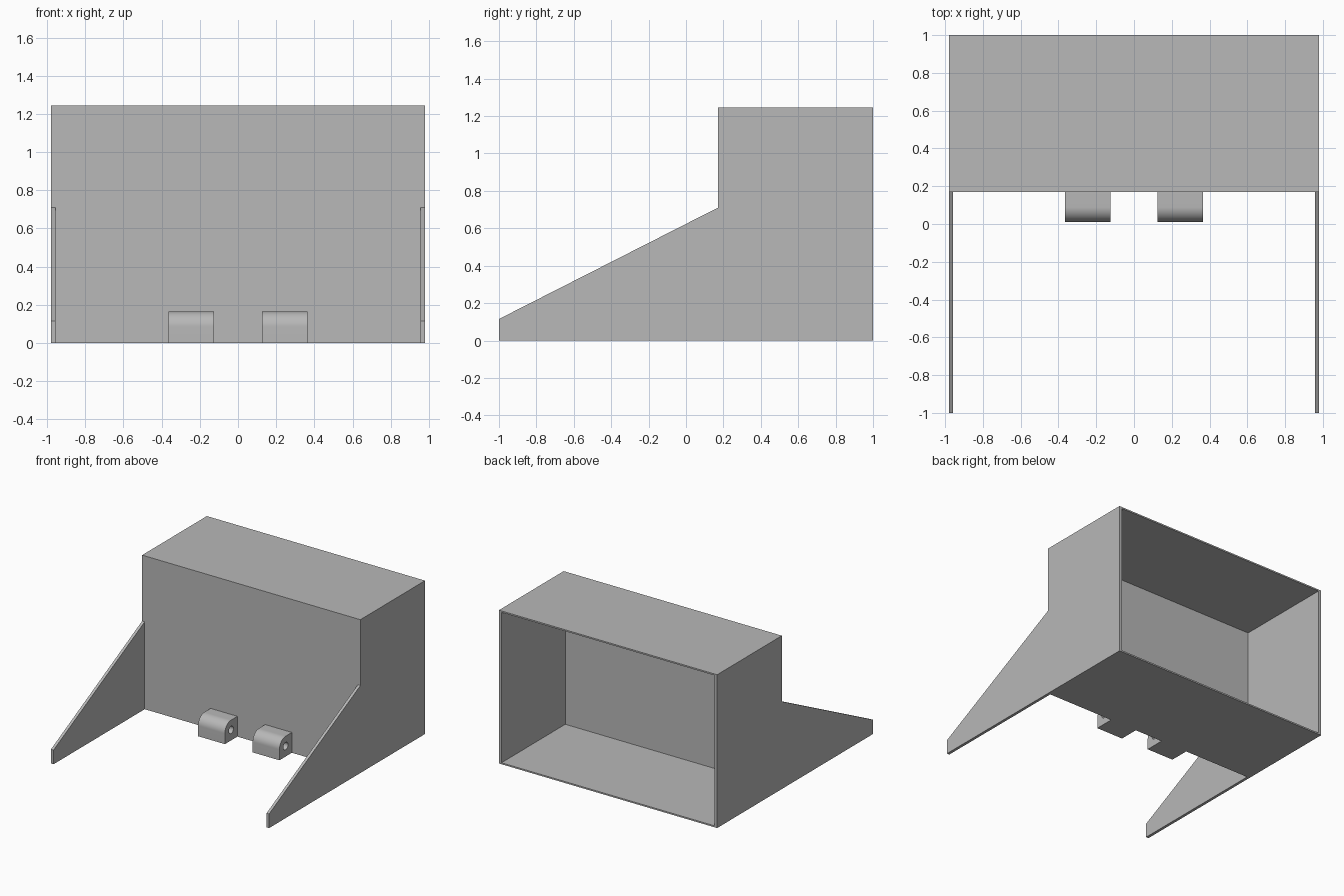
import bpy
import bmesh
from math import sin, cos, pi

cube = bpy.data.objects.get("Cube")
if cube:
    bpy.data.objects.remove(cube, do_unlink=True)

# Overall sizes
HALF_W, HEIGHT = 0.98, 1.245
FRONT, BACK = 0.17, 1.0
SIDE_T, SHEET_T = 0.023, 0.012

grey = bpy.data.materials.new("plain grey")
grey.use_nodes = True
colour = (0.48, 0.48, 0.48, 1)
grey.diffuse_color = colour
grey.node_tree.nodes["Principled BSDF"].inputs["Base Color"].default_value = colour


def prism(name, loops, x0, x1):
    """Extrude closed (y, z) loops along x; loops after the first are holes."""
    bm = bmesh.new()
    edges = []
    for loop in loops:
        verts = [bm.verts.new((x0, y, z)) for y, z in loop]
        edges += [bm.edges.new((v, verts[i - 1])) for i, v in enumerate(verts)]
    if len(loops) == 1:
        bm.faces.new(verts)
    else:
        bmesh.ops.triangle_fill(bm, edges=edges, use_beauty=True)
    result = bmesh.ops.extrude_face_region(bm, geom=bm.faces[:], use_keep_orig=True)
    moved = [g for g in result["geom"] if isinstance(g, bmesh.types.BMVert)]
    bmesh.ops.translate(bm, verts=moved, vec=(x1 - x0, 0, 0))
    bmesh.ops.recalc_face_normals(bm, faces=bm.faces[:])
    mesh = bpy.data.meshes.new(name)
    bm.to_mesh(mesh)
    bm.free()
    mesh.materials.append(grey)
    obj = bpy.data.objects.new(name, mesh)
    bpy.context.collection.objects.link(obj)
    return obj


def sheet(name, y0, y1, z0, z1):
    """Flat panel spanning between the two side walls."""
    inner = HALF_W - SIDE_T
    return prism(name, [[(y0, z0), (y1, z0), (y1, z1), (y0, z1)]], -inner, inner)


def arc(y, z, radius, start, end, steps):
    angles = [start + (end - start) * i / steps for i in range(steps + 1)]
    return [(y + radius * cos(a), z + radius * sin(a)) for a in angles]


# Open-backed box: top, floor and front panels
sheet("top_panel", FRONT, BACK, HEIGHT - SHEET_T, HEIGHT)
sheet("floor_panel", FRONT, BACK, 0, SHEET_T)
sheet("front_panel", FRONT, FRONT + SHEET_T, SHEET_T, HEIGHT - SHEET_T)

# Side walls with sloping front arms
side_profile = [(-1, 0), (BACK, 0), (BACK, HEIGHT), (FRONT, HEIGHT),
                (FRONT, 0.71), (-1, 0.115)]

# Hinge lugs: rounded upper front corner and a cross bore
R, HUB_Y, HUB_Z = 0.08, 0.09, 0.085
lug_profile = [(HUB_Y - R, 0), (FRONT, 0), (FRONT, HUB_Z + R)]
lug_profile += arc(HUB_Y, HUB_Z, R, pi / 2, pi, 16)
bore = arc(HUB_Y, HUB_Z, 0.03, 0, 2 * pi, 24)[:-1]

for name, side in (("left", 1), ("right", -1)):
    prism(name + "_side_wall", [side_profile], side * (HALF_W - SIDE_T), side * HALF_W)
    lug = prism(name + "_hinge_lug", [lug_profile, bore], side * 0.125, side * 0.365)
    bpy.ops.object.select_all(action='DESELECT')
    lug.select_set(True)
    bpy.context.view_layer.objects.active = lug
    bpy.ops.object.shade_smooth_by_angle(angle=pi / 6)
